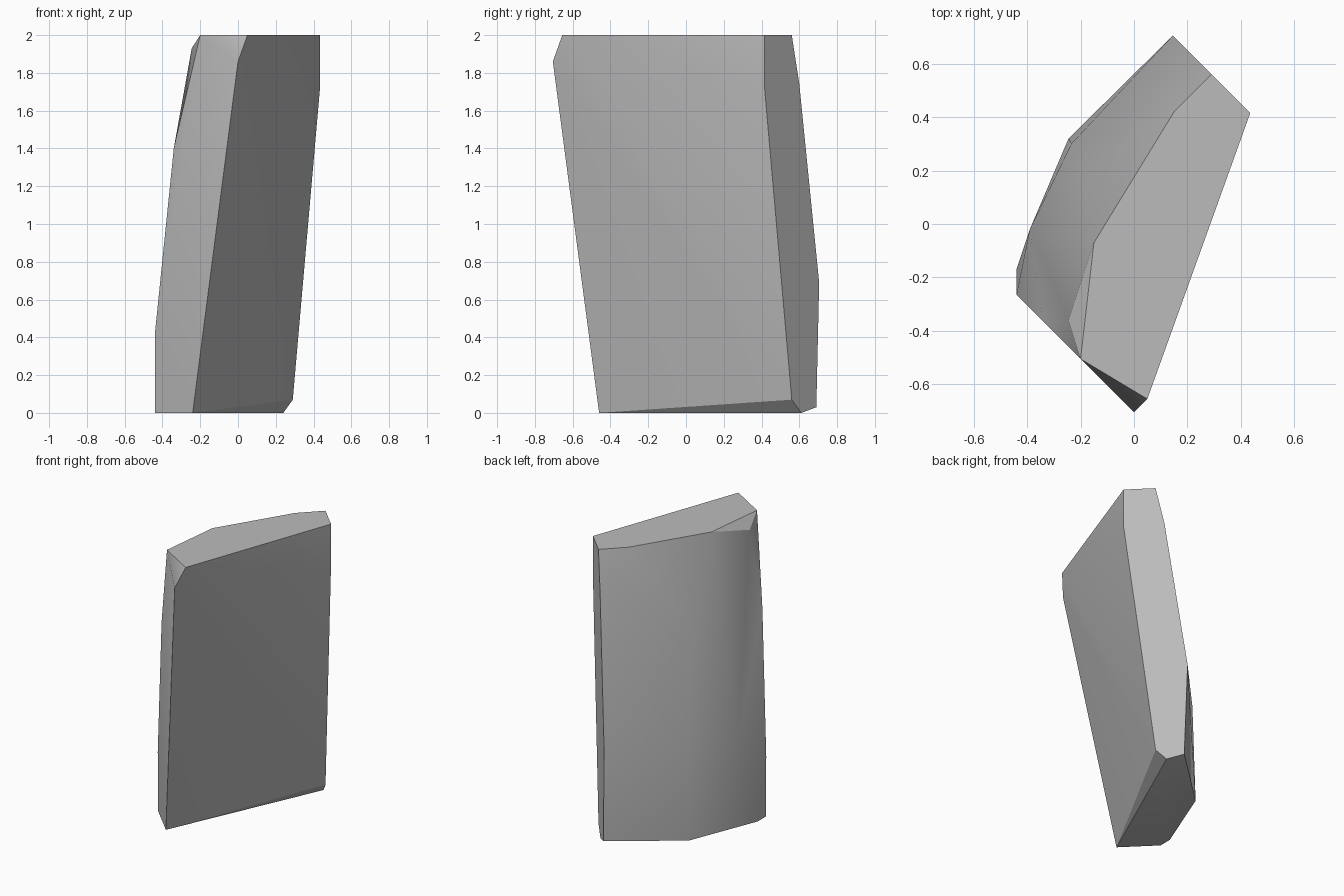
import bpy, bmesh, math

old = bpy.data.objects.get("Cube")
if old:
    bpy.data.objects.remove(old, do_unlink=True)

# Single stone colour
stone = bpy.data.materials.new("stone grey")
stone.use_nodes = True
GREY = (0.5, 0.5, 0.5, 1)
stone.diffuse_color = GREY
stone.node_tree.nodes["Principled BSDF"].inputs["Base Color"].default_value = GREY

# Corner points of the chipped slab, grouped by region
top = [(x, y, 2) for x, y in ((.05, -.655), (.435, .415), (.29, .56),
                              (.15, .42), (-.15, -.07), (-.2, -.505))]
base = [(x, y, 0) for x, y in ((-.24, -.46), (-.44, -.26), (-.44, -.17),
                               (-.245, .32), (.24, .61))]
# Two flat ends, each lying on a vertical plane x + y = constant
front_end = [(x, -.705 - x, z) for x, z in ((0, 1.86), (-.34, 1.4), (-.44, .42))]
back_end = [(x, .85 - x, z) for x, z in ((.435, 1.73), (.25, 1.74), (.145, .69),
                                         (.16, .03), (.29, .07))]
# Chipped corner and the rounded swell of the rear face
swell = [(-.245, -.36, 1.93), (0, .27, 1.78), (-.19, .19, 1.4),
         (-.235, .3, .7), (-.39, -.02, .6)]

# Wrap the points in a convex skin
bm = bmesh.new()
for p in top + base + front_end + back_end + swell:
    bm.verts.new(p)
bmesh.ops.convex_hull(bm, input=bm.verts[:])
loose = [v for v in bm.verts if not v.link_faces]
bmesh.ops.delete(bm, geom=loose, context='VERTS')
bmesh.ops.dissolve_limit(bm, angle_limit=math.radians(1),
                         verts=bm.verts[:], edges=bm.edges[:])
bmesh.ops.recalc_face_normals(bm, faces=bm.faces[:])

mesh = bpy.data.meshes.new("stone_slab")
bm.to_mesh(mesh)
bm.free()
mesh.materials.append(stone)
slab = bpy.data.objects.new("stone_slab", mesh)
bpy.context.collection.objects.link(slab)

# Soft faces with crisp edges
bpy.ops.object.select_all(action='DESELECT')
slab.select_set(True)
bpy.context.view_layer.objects.active = slab
bpy.ops.object.shade_smooth_by_angle(angle=math.radians(30))
